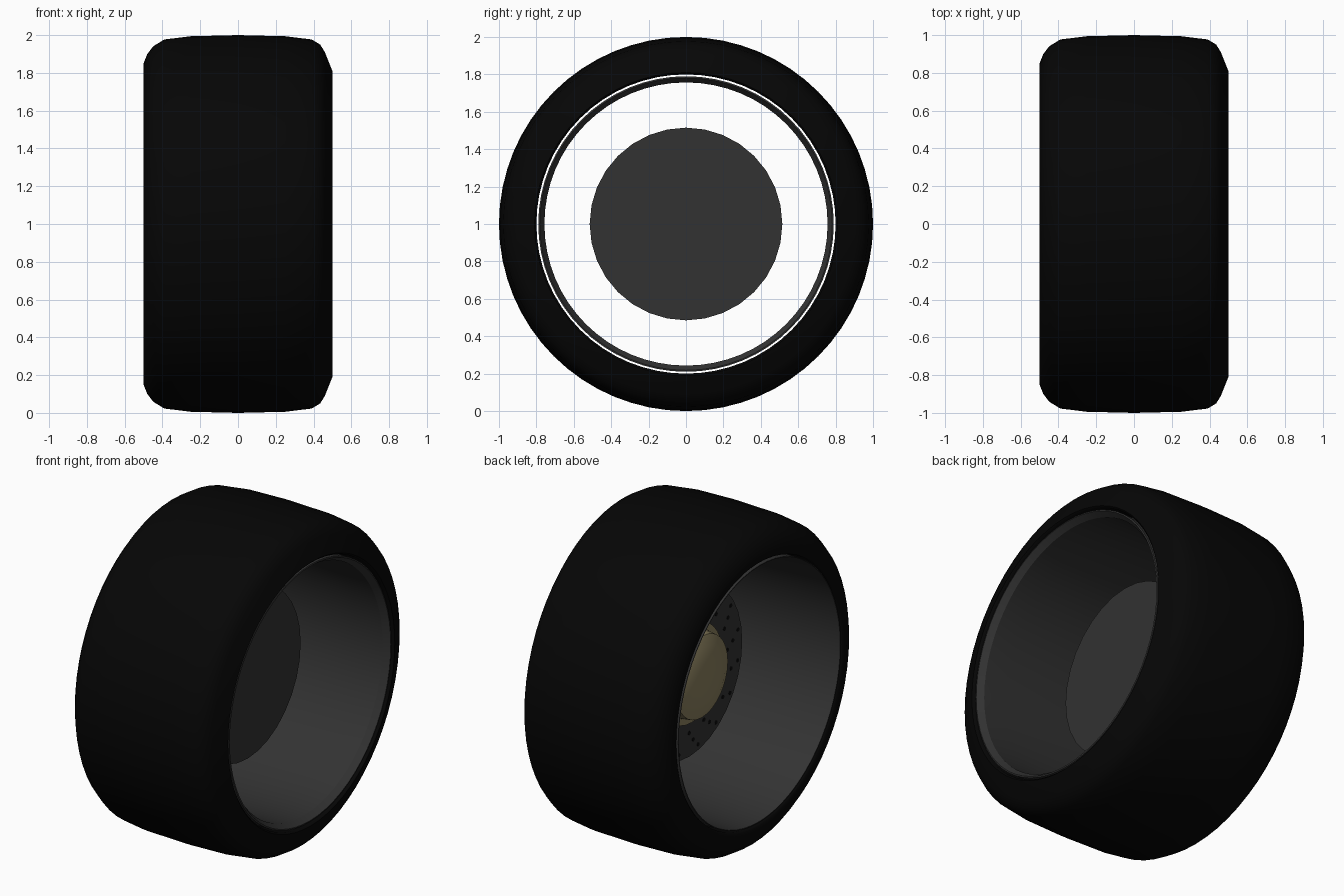
import bpy, bmesh, math

if "Cube" in bpy.data.objects:
    bpy.data.objects.remove(bpy.data.objects["Cube"])


def material(name, rgb):
    m = bpy.data.materials.new(name)
    m.diffuse_color = (*rgb, 1)
    m.use_nodes = True
    m.node_tree.nodes["Principled BSDF"].inputs["Base Color"].default_value = m.diffuse_color
    return m


rubber = material("black rubber", (0.0018, 0.0018, 0.0018))
rim_grey = material("rim grey", (0.033, 0.033, 0.033))
disc_grey = material("disc grey", (0.032, 0.032, 0.032))
brass = material("hub brass", (0.25, 0.21, 0.11))
hole_black = material("hole black", (0.004, 0.004, 0.004))


def finish(bm, name, mat, angle=35):
    bmesh.ops.recalc_face_normals(bm, faces=bm.faces)
    me = bpy.data.meshes.new(name)
    bm.to_mesh(me)
    bm.free()
    me.materials.append(mat)
    ob = bpy.data.objects.new(name, me)
    bpy.context.collection.objects.link(ob)
    bpy.ops.object.select_all(action='DESELECT')
    ob.select_set(True)
    bpy.context.view_layer.objects.active = ob
    bpy.ops.object.shade_smooth_by_angle(angle=math.radians(angle))
    return ob


def lathe(name, profile, mat, sides=64, closed=False, caps=False, angle=35):
    """Spin (x, radius) points about the axle, which runs along x at z = 1."""
    bm = bmesh.new()
    rings = []
    for x, r in profile:
        ring = []
        for i in range(sides):
            a = 2 * math.pi * i / sides
            ring.append(bm.verts.new((x, r * math.sin(a), 1 + r * math.cos(a))))
        rings.append(ring)
    pairs = list(zip(rings, rings[1:]))
    if closed:
        pairs.append((rings[-1], rings[0]))
    for p, q in pairs:
        for i in range(sides):
            j = (i + 1) % sides
            bm.faces.new((p[i], p[j], q[j], q[i]))
    if caps:
        bm.faces.new(rings[0])
        bm.faces.new(rings[-1])
    return finish(bm, name, mat, angle)


# tyre: rounded shoulders, bead openings at radius 0.8
lathe("tyre", [
    (-0.49, 0.80), (-0.50, 0.81), (-0.50, 0.85), (-0.48, 0.90),
    (-0.45, 0.94), (-0.39, 0.977), (-0.25, 0.994), (0, 1.0), (0.25, 0.994),
    (0.39, 0.977), (0.435, 0.95), (0.46, 0.91), (0.50, 0.81), (0.49, 0.80)],
    rubber, closed=True, angle=50)

# rim barrel: flares to a thin edge at -x, bevelled lip on the outer (+x) side
lathe("rim_barrel", [
    (-0.50, 0.79), (0.49, 0.79), (0.492, 0.782), (0.455, 0.757),
    (0.30, 0.757), (-0.50, 0.785)], rim_grey, closed=True, angle=25)

# brake disc, plain on the outer side
lathe("brake_disc", [(-0.022, 0.515), (0.066, 0.515)], disc_grey, sides=32, caps=True)

# hub: thin flange and a domed cap on the inner (-x) side
lathe("hub_flange", [(-0.021, 0.30), (-0.04, 0.30)], brass, sides=32, caps=True)
lathe("hub_cap", [(-0.038, 0.26), (-0.11, 0.25), (-0.135, 0.19), (-0.15, 0.11),
                  (-0.156, 0.02)], brass, sides=32, caps=True)

# drilled holes: slanted rows of three, as thin dark plates
bm = bmesh.new()
GROUPS, SIDES = 16, 10
for g in range(GROUPS):
    for k in range(3):
        a = 2 * math.pi * g / GROUPS + 0.09 * k
        r = 0.37 + 0.055 * k
        cy, cz = r * math.sin(a), 1 + r * math.cos(a)
        rings = [[bm.verts.new((x,
                                cy + 0.012 * math.cos(2 * math.pi * i / SIDES),
                                cz + 0.012 * math.sin(2 * math.pi * i / SIDES)))
                  for i in range(SIDES)] for x in (-0.0215, -0.025)]
        for i in range(SIDES):
            j = (i + 1) % SIDES
            bm.faces.new((rings[0][i], rings[0][j], rings[1][j], rings[1][i]))
        bm.faces.new(rings[0])
        bm.faces.new(rings[1])
finish(bm, "disc_holes", hole_black)
